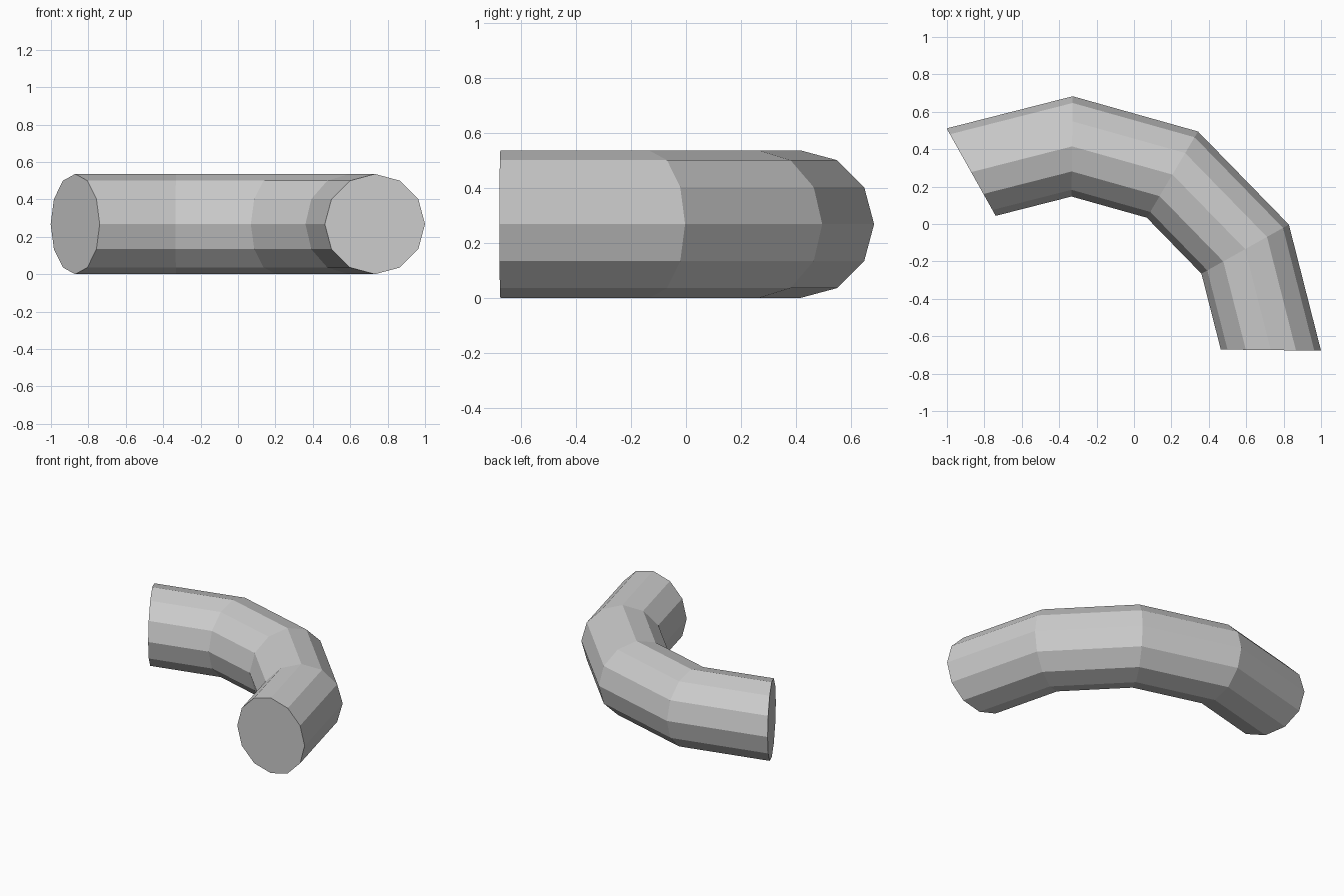
import bpy, bmesh
from math import cos, sin, pi, radians
from mathutils import Vector

cube = bpy.data.objects.get("Cube")
if cube:
    bpy.data.objects.remove(cube, do_unlink=True)

SIDES = 12
PIPE_R = 0.268
BEND_R = 1.076
CENTRE = Vector((-0.344, -0.661, PIPE_R))
START, STEP, SEGMENTS = 119.3, -30, 4

# One plain grey for the whole pipe
grey = bpy.data.materials.new("light grey")
grey.use_nodes = True
colour = (0.6, 0.6, 0.6, 1)
grey.diffuse_color = colour
grey.node_tree.nodes["Principled BSDF"].inputs["Base Color"].default_value = colour

bm = bmesh.new()


def ring(angle):
    """Circle of vertices around the bend's centre line."""
    out = Vector((cos(angle), sin(angle), 0))
    verts = []
    for i in range(SIDES):
        t = 2 * pi * i / SIDES
        p = CENTRE + out * (BEND_R + PIPE_R * cos(t))
        p.z += PIPE_R * sin(t)
        verts.append(bm.verts.new(p))
    return verts


# Pipe wall
rings = [ring(radians(START + STEP * k)) for k in range(SEGMENTS + 1)]
for a, b in zip(rings, rings[1:]):
    for i in range(SIDES):
        j = (i + 1) % SIDES
        bm.faces.new((a[i], a[j], b[j], b[i]))

# End caps
bm.faces.new(rings[0])
bm.faces.new(rings[-1])
bmesh.ops.recalc_face_normals(bm, faces=bm.faces)

mesh = bpy.data.meshes.new("bent_pipe")
bm.to_mesh(mesh)
bm.free()
mesh.materials.append(grey)
bpy.context.collection.objects.link(bpy.data.objects.new("bent_pipe", mesh))
